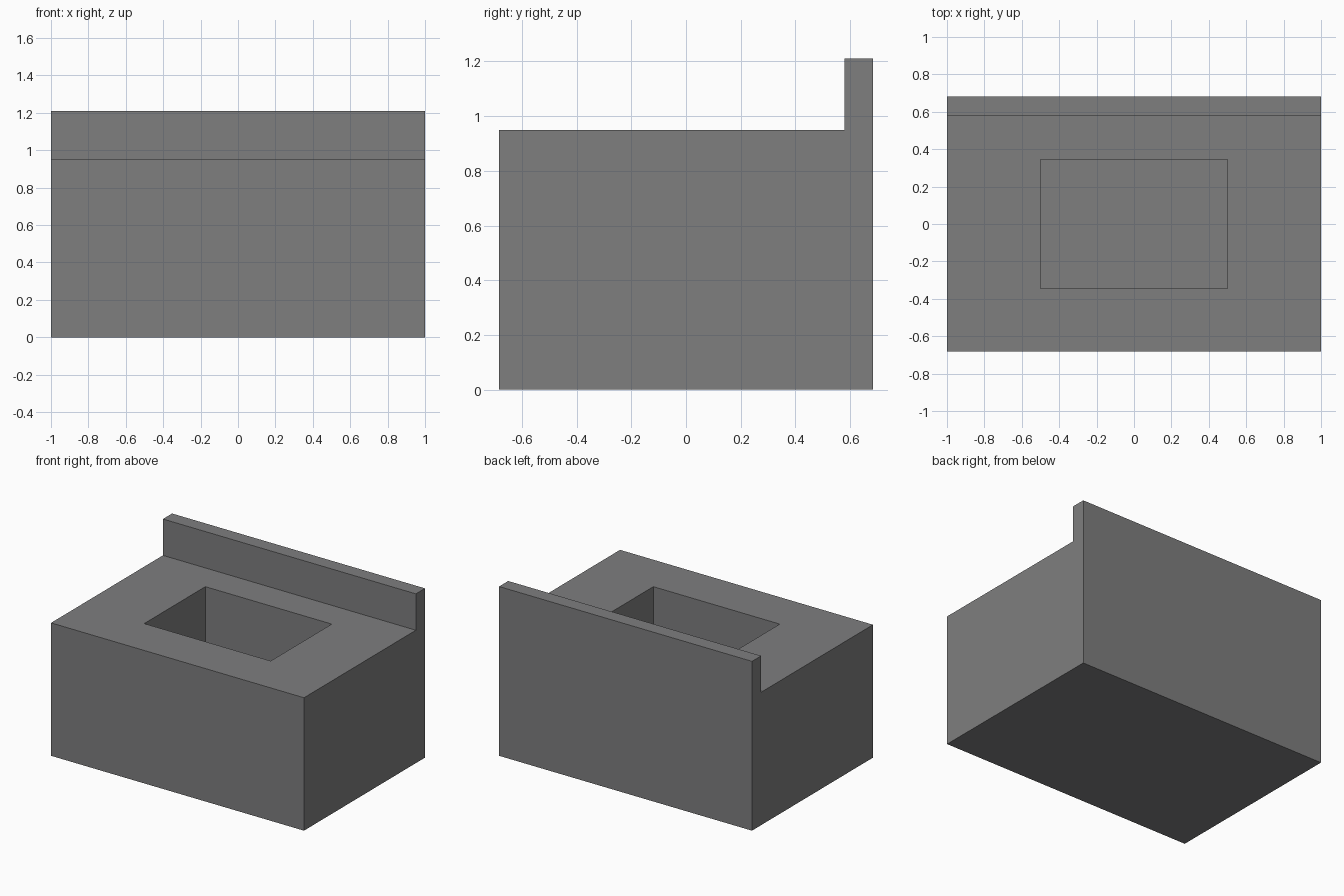
import bpy, bmesh

if "Cube" in bpy.data.objects:
    bpy.data.objects.remove(bpy.data.objects["Cube"])

W, D = 1.0, 0.683           # half width, half depth
TOP, BACK = 0.95, 1.21      # worktop and backsplash heights
LEDGE = 0.58                # front of the backsplash
BX, BY, FLOOR = 0.5, 0.345, 0.475   # basin half sizes and floor height

grey = bpy.data.materials.new("grey")
grey.diffuse_color = (0.21, 0.21, 0.212, 1)
grey.use_nodes = True
grey.node_tree.nodes["Principled BSDF"].inputs["Base Color"].default_value = grey.diffuse_color


def prism(name, profile, half):
    """Extrude a (y, z) profile along x."""
    bm = bmesh.new()
    face = bm.faces.new([bm.verts.new((-half, y, z)) for y, z in profile])
    out = bmesh.ops.extrude_face_region(bm, geom=[face])
    verts = [v for v in out["geom"] if isinstance(v, bmesh.types.BMVert)]
    bmesh.ops.translate(bm, verts=verts, vec=(2 * half, 0, 0))
    bmesh.ops.recalc_face_normals(bm, faces=bm.faces)
    mesh = bpy.data.meshes.new(name)
    bm.to_mesh(mesh)
    bm.free()
    mesh.materials.append(grey)
    obj = bpy.data.objects.new(name, mesh)
    bpy.context.collection.objects.link(obj)
    return obj


# Counter block with raised backsplash
counter = prism("counter", [(-D, 0), (D, 0), (D, BACK), (LEDGE, BACK),
                            (LEDGE, TOP), (-D, TOP)], W)

# Rectangular basin sunk into the worktop
cutter = prism("basin_cutter", [(-BY, FLOOR), (BY, FLOOR),
                                (BY, TOP + 0.2), (-BY, TOP + 0.2)], BX)
cutter.hide_render = True
cutter.hide_set(True)
cut = counter.modifiers.new("basin", "BOOLEAN")
cut.operation = "DIFFERENCE"
cut.solver = "EXACT"
cut.object = cutter
